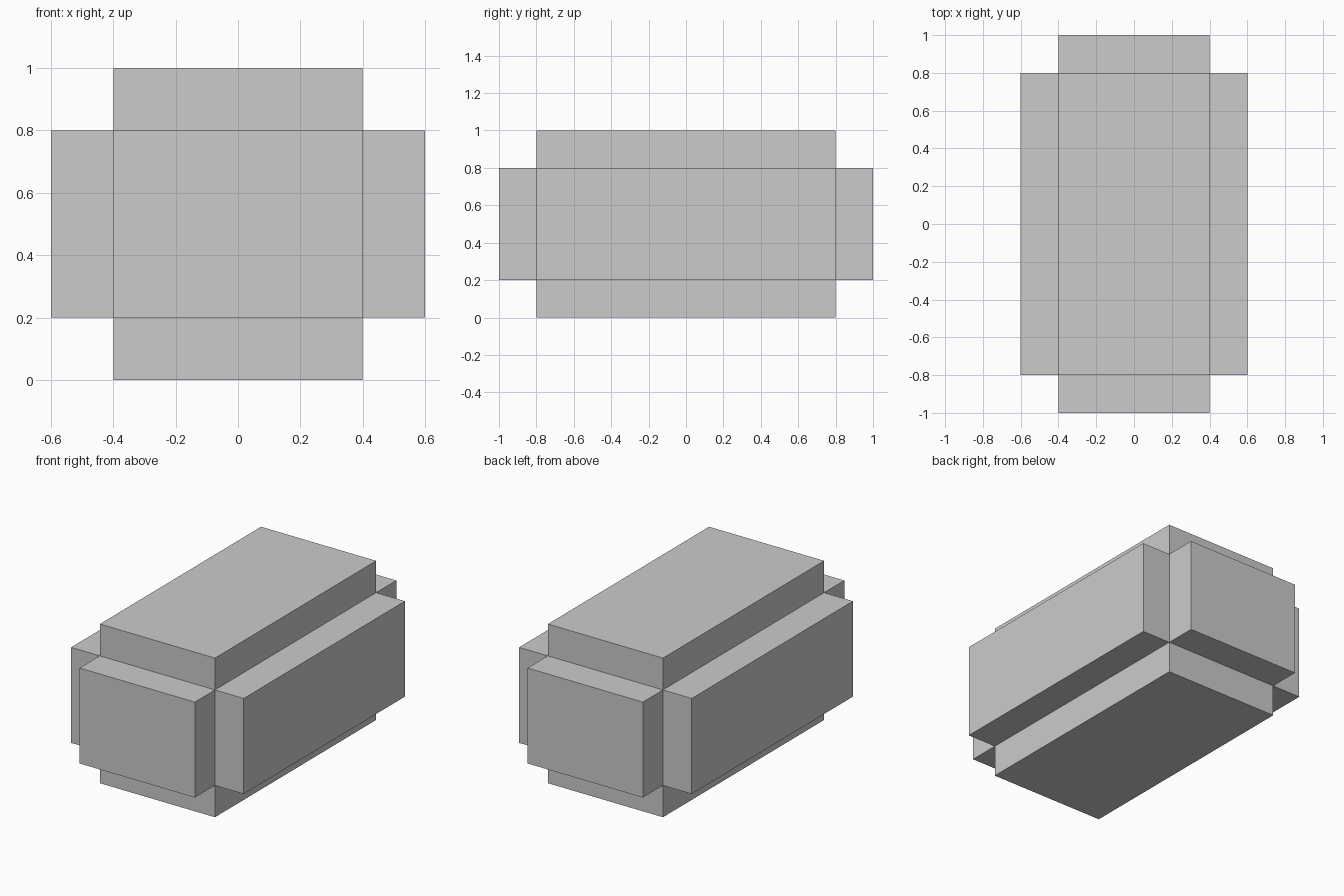
import bpy
import bmesh
from mathutils import Matrix, Vector

if "Cube" in bpy.data.objects:
    bpy.data.objects.remove(bpy.data.objects["Cube"])

STEP = 0.2

# Core block, hidden inside the raised panels
bm = bmesh.new()
bmesh.ops.create_cube(bm, size=1.0, matrix=Matrix.Translation((0, 0, 0.5)) @ Matrix.Diagonal((0.8, 1.6, 0.6, 1)))
bm.normal_update()

# Raised panel on each of the six sides, leaving notched edges
sides = [(f, Vector(f.normal)) for f in bm.faces]
for face, normal in sides:
    panel = bmesh.ops.extrude_discrete_faces(bm, faces=[face])["faces"][0]
    bmesh.ops.translate(bm, verts=panel.verts, vec=normal * STEP)
bmesh.ops.recalc_face_normals(bm, faces=bm.faces)

mesh = bpy.data.meshes.new("notched_block")
bm.to_mesh(mesh)
bm.free()
bpy.context.collection.objects.link(bpy.data.objects.new("notched_block", mesh))
